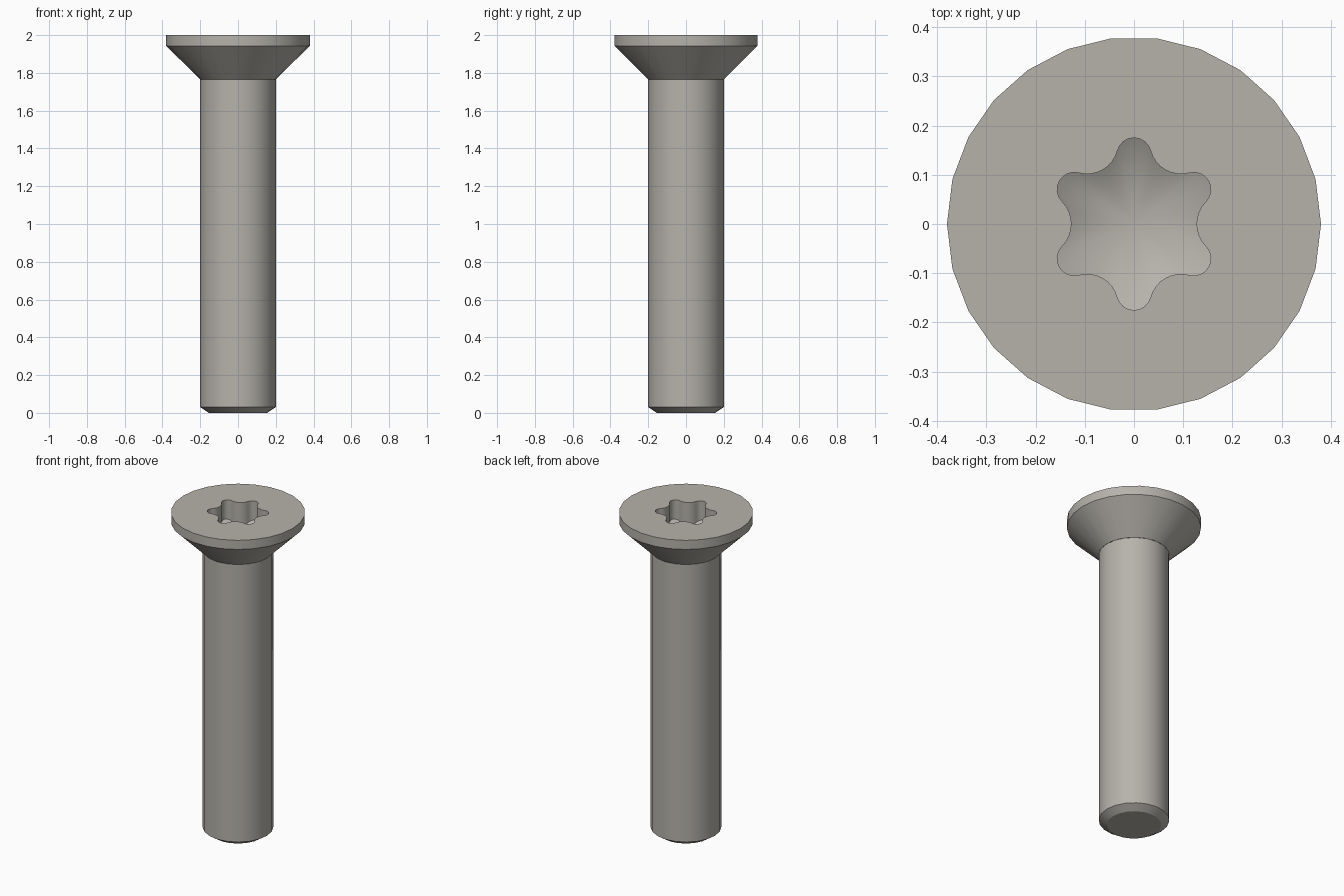
import bpy, bmesh
from math import sin, cos, pi, radians, hypot, atan2

cube = bpy.data.objects.get("Cube")
if cube:
    bpy.data.objects.remove(cube, do_unlink=True)

steel = bpy.data.materials.new("warm grey steel")
steel.use_nodes = True
colour = (0.47, 0.45, 0.41, 1)
steel.diffuse_color = colour
steel.node_tree.nodes["Principled BSDF"].inputs["Base Color"].default_value = colour


def circle(bm, radius, z, sides):
    return [bm.verts.new((radius * cos(2 * pi * i / sides), radius * sin(2 * pi * i / sides), z))
            for i in range(sides)]


def bridge(bm, low, high):
    n = len(low)
    for i in range(n):
        j = (i + 1) % n
        bm.faces.new((low[i], low[j], high[j], high[i]))


def finish(bm, name):
    bmesh.ops.recalc_face_normals(bm, faces=bm.faces)
    mesh = bpy.data.meshes.new(name)
    bm.to_mesh(mesh)
    bm.free()
    mesh.materials.append(steel)
    obj = bpy.data.objects.new(name, mesh)
    bpy.context.collection.objects.link(obj)
    bpy.ops.object.select_all(action="DESELECT")
    obj.select_set(True)
    bpy.context.view_layer.objects.active = obj
    bpy.ops.object.shade_smooth_by_angle(angle=radians(30))


def star_outline(lobe_r=0.035, lobe_c=0.14, valley_r=0.064, valley_c=0.191, steps=8):
    """Six round lobes joined by tangent valley arcs, counter-clockwise."""
    lx, ly = lobe_c * cos(pi / 6), lobe_c * sin(pi / 6)
    tangent = atan2(ly, lx - valley_c)      # from valley centre towards lobe centre
    points = []
    for k in range(6):
        turn = k * pi / 3
        arcs = []
        for i in range(steps):              # valley, centred on this direction
            a = 2 * pi - tangent + (2 * tangent - 2 * pi) * i / steps
            arcs.append((valley_c + valley_r * cos(a), valley_r * sin(a)))
        start = tangent - pi                # lobe, symmetric about its own axis
        sweep = 2 * (pi / 6 - start)
        for i in range(steps):
            a = start + sweep * i / steps
            arcs.append((lx + lobe_r * cos(a), ly + lobe_r * sin(a)))
        points += [(x * cos(turn) - y * sin(turn), x * sin(turn) + y * cos(turn)) for x, y in arcs]
    return points


# Shank with a chamfered tip
bm = bmesh.new()
rings = [circle(bm, r, z, 20) for r, z in ((0.155, 0), (0.2, 0.03), (0.2, 1.765))]
for low, high in zip(rings, rings[1:]):
    bridge(bm, low, high)
bm.faces.new(rings[0])
finish(bm, "shank")

# Countersunk head with a star socket and conical socket floor
bm = bmesh.new()
rings = [circle(bm, r, z, 26) for r, z in ((0.2, 1.765), (0.38, 1.943), (0.38, 2))]
for low, high in zip(rings, rings[1:]):
    bridge(bm, low, high)
outline = star_outline()
slope, tip_z = 0.55, 1.785
mouth = [bm.verts.new((x, y, 2)) for x, y in outline]
floor = [bm.verts.new((x, y, tip_z + slope * hypot(x, y))) for x, y in outline]
bridge(bm, floor, mouth)
tip = bm.verts.new((0, 0, tip_z))
for i in range(len(floor)):
    bm.faces.new((floor[i], floor[(i + 1) % len(floor)], tip))
rim = [e for e in bm.edges if all(abs(v.co.z - 2) < 1e-5 for v in e.verts)]
bmesh.ops.triangle_fill(bm, edges=rim, use_beauty=True, normal=(0, 0, 1))
finish(bm, "countersunk_head")
